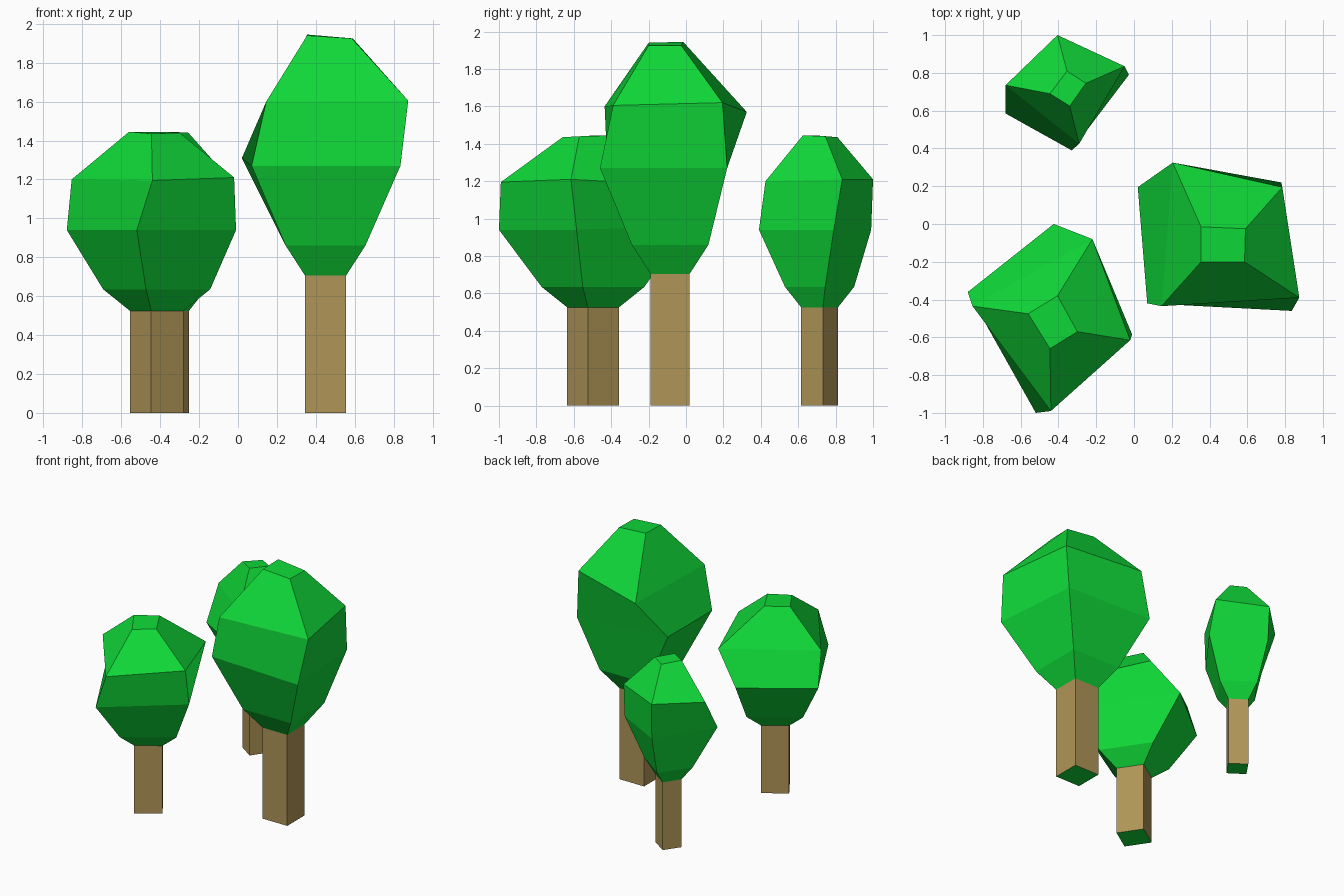
import bpy
import bmesh
from mathutils import Vector

cube = bpy.data.objects.get("Cube")
if cube:
    bpy.data.objects.remove(cube, do_unlink=True)


def make_material(name, colour):
    mat = bpy.data.materials.new(name)
    mat.use_nodes = True
    mat.diffuse_color = colour
    mat.node_tree.nodes["Principled BSDF"].inputs["Base Color"].default_value = colour
    return mat


leaf_green = make_material("leaf green", (0.005, 0.7, 0.04, 1))
bark_brown = make_material("bark brown", (0.43, 0.3, 0.096, 1))


def square_ring(centre, corner, z):
    """Four corners, turned a quarter each time from the first corner."""
    cx, cy = centre
    dx, dy = corner
    ring = []
    for _ in range(4):
        ring.append(Vector((cx + dx, cy + dy, z)))
        dx, dy = -dy, dx
    return ring


def loft(name, rings, materials, cap_bottom=False):
    """Skin a stack of four-cornered rings with flat faces and a top cap."""
    bm = bmesh.new()
    loops = [[bm.verts.new(p) for p in ring] for ring in rings]
    for low, high in zip(loops, loops[1:]):
        for i in range(4):
            j = (i + 1) % 4
            bm.faces.new((low[i], low[j], high[j], high[i]))
    if cap_bottom:
        bm.faces.new(reversed(loops[0]))
    else:
        bm.faces.new(loops[-1])
    bm.normal_update()
    # Faces looking straight down take the last material
    for face in bm.faces:
        if face.normal.z < -0.95:
            face.material_index = len(materials) - 1
    mesh = bpy.data.meshes.new(name)
    bm.to_mesh(mesh)
    bm.free()
    for mat in materials:
        mesh.materials.append(mat)
    obj = bpy.data.objects.new(name, mesh)
    bpy.context.collection.objects.link(obj)
    return obj


def build_tree(name, centre, trunk_corner, flare_corner, trunk_top, flare_z, crown_rings):
    foot = square_ring(centre, trunk_corner, 0)
    neck = square_ring(centre, trunk_corner, trunk_top)
    flare = square_ring(centre, flare_corner, flare_z)
    loft(name + "_trunk", [foot, neck], [bark_brown, leaf_green], cap_bottom=True)
    loft(name + "_crown", [neck, flare] + crown_rings, [leaf_green])


# Tall tree: lower bulge, upper bulge, crown top
build_tree(
    "tall_tree", (0.45, -0.085), (-0.105, -0.105), (-0.205, -0.205), 0.705, 0.86,
    [
        [(0.07, -0.42, 1.27), (0.835, -0.46, 1.27), (0.78, 0.22, 1.27), (0.02, 0.195, 1.31)],
        [(0.145, -0.435, 1.6), (0.875, -0.39, 1.605), (0.785, 0.195, 1.62), (0.205, 0.325, 1.57)],
        [(0.355, -0.2, 1.94), (0.585, -0.2, 1.925), (0.59, -0.025, 1.925), (0.355, -0.015, 1.945)],
    ],
)

# Wide tree, turned so one corner faces forward
build_tree(
    "wide_tree", (-0.418, -0.497), (-0.028, -0.138), (-0.055, -0.275), 0.525, 0.635,
    [
        [(-0.52, -1, 0.94), (-0.01, -0.585, 0.94), (-0.425, 0, 0.96), (-0.88, -0.36, 0.94)],
        [(-0.44, -0.99, 1.195), (-0.02, -0.615, 1.21), (-0.22, -0.08, 1.18), (-0.855, -0.435, 1.2)],
        [(-0.445, -0.66, 1.435), (-0.3, -0.57, 1.44), (-0.405, -0.38, 1.445), (-0.56, -0.475, 1.445)],
    ],
)

# Slim tree at the back
build_tree(
    "slim_tree", (-0.35, 0.714), (0.018, -0.098), (0.03, -0.185), 0.525, 0.635,
    [
        [(-0.33, 0.39, 0.94), (-0.027, 0.79, 0.94), (-0.4, 0.99, 0.94), (-0.68, 0.585, 0.95)],
        [(-0.29, 0.425, 1.2), (-0.05, 0.835, 1.21), (-0.405, 1, 1.21), (-0.68, 0.735, 1.2)],
        [(-0.34, 0.625, 1.445), (-0.255, 0.745, 1.44), (-0.355, 0.81, 1.435), (-0.445, 0.69, 1.445)],
    ],
)
